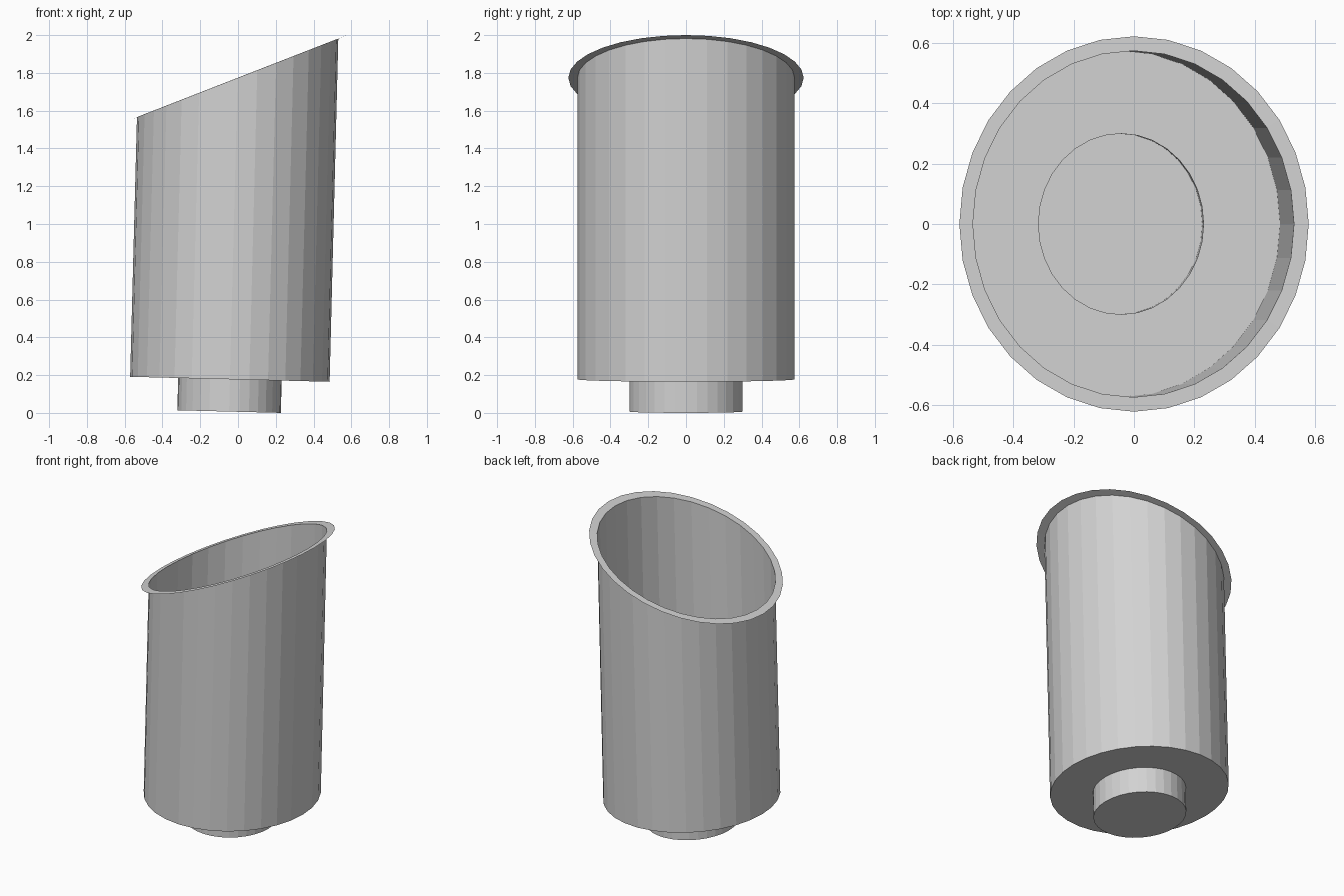
import bpy
import bmesh
from math import cos, sin, tau

SIDES = 32

cube = bpy.data.objects.get("Cube")
if cube:
    bpy.data.objects.remove(cube, do_unlink=True)

# Single grey material
grey = bpy.data.materials.new("light_grey")
grey.use_nodes = True
colour = (0.65, 0.65, 0.65, 1)
grey.diffuse_color = colour
grey.node_tree.nodes["Principled BSDF"].inputs["Base Color"].default_value = colour


def shell(name, rings, cap_first=False):
    """Skin a thin shell through elliptical rings: (centre x, centre z, half x, half y, slope)."""
    bm = bmesh.new()
    loops = []
    for cx, cz, rx, ry, slope in rings:
        loop = []
        for i in range(SIDES):
            a = tau * i / SIDES
            dx = rx * cos(a)
            loop.append(bm.verts.new((cx + dx, ry * sin(a), cz + slope * dx)))
        loops.append(loop)
    for low, high in zip(loops, loops[1:]):
        for i in range(SIDES):
            j = (i + 1) % SIDES
            bm.faces.new((low[i], low[j], high[j], high[i]))
    if cap_first:
        bm.faces.new(loops[0][::-1])
    mesh = bpy.data.meshes.new(name)
    bm.to_mesh(mesh)
    bm.free()
    mesh.materials.append(grey)
    obj = bpy.data.objects.new(name, mesh)
    bpy.context.collection.objects.link(obj)


# The whole vessel leans slightly; the mouth is cut on a slant
LEAN = -0.025
MOUTH = 0.39
neck_bottom = (-0.047, 0.007, 0.274, 0.30, LEAN)
neck_top = (-0.043, 0.178, 0.274, 0.30, LEAN)
body_bottom = (-0.043, 0.178, 0.528, 0.575, LEAN)
body_top = (-0.002, 1.774, 0.533, 0.575, MOUTH)
rim_edge = (0.0, 1.774, 0.58, 0.623, MOUTH)

# Hollow neck, closed underneath
shell("neck", [neck_bottom, neck_top], cap_first=True)
# Ring-shaped floor and open wall
shell("body", [neck_top, body_bottom, body_top])
# Flat flange around the slanted mouth
shell("rim", [body_top, rim_edge])
